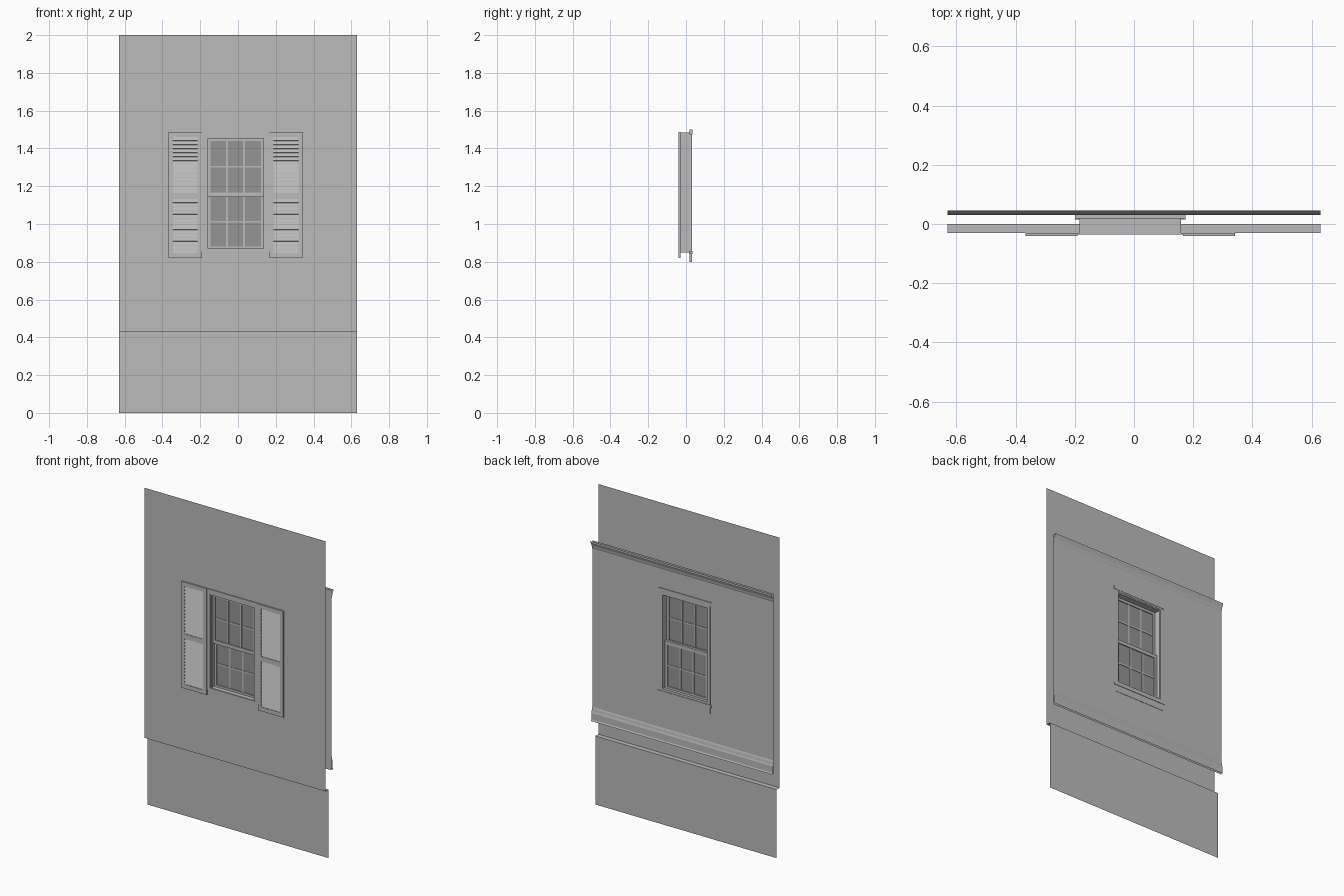
import bpy, bmesh, math
from mathutils import Matrix

cube = bpy.data.objects.get("Cube")
if cube:
    bpy.data.objects.remove(cube, do_unlink=True)

CX = -0.0125            # window centre line
OUT, IN = -0.03, 0.03   # outer and inner wall planes
HALF = 0.63             # half the wall width


def material(name, value):
    m = bpy.data.materials.new(name)
    m.use_nodes = True
    colour = (value, value, value, 1)
    m.diffuse_color = colour
    m.node_tree.nodes["Principled BSDF"].inputs["Base Color"].default_value = colour
    return m


GREY = material("plain grey", 0.5)
GLASS = material("dark glass grey", 0.3)


def finish(name, bm, mat=GREY):
    mesh = bpy.data.meshes.new(name)
    bm.to_mesh(mesh)
    bm.free()
    mesh.materials.append(mat)
    ob = bpy.data.objects.new(name, mesh)
    bpy.context.scene.collection.objects.link(ob)
    return ob


def box(bm, x0, x1, y0, y1, z0, z1, tilt=0):
    mid = ((x0 + x1) / 2, (y0 + y1) / 2, (z0 + z1) / 2)
    m = (Matrix.Translation(mid) @ Matrix.Rotation(tilt, 4, "X")
         @ Matrix.Diagonal((x1 - x0, y1 - y0, z1 - z0, 1)))
    bmesh.ops.create_cube(bm, size=1, matrix=m)


def frame(bm, x0, x1, y0, y1, z0, z1, side, bottom=None, top=None):
    bottom, top = bottom or side, top or side
    box(bm, x0, x0 + side, y0, y1, z0, z1)
    box(bm, x1 - side, x1, y0, y1, z0, z1)
    box(bm, x0 + side, x1 - side, y0, y1, z0, z0 + bottom)
    box(bm, x0 + side, x1 - side, y0, y1, z1 - top, z1)


def strip(name, profile):
    """Sweep an open (y, z) profile across the full wall width."""
    bm = bmesh.new()
    rows = [[bm.verts.new((x, y, z)) for x in (-HALF, HALF)] for y, z in profile]
    for a, b in zip(rows, rows[1:]):
        bm.faces.new((a[0], a[1], b[1], b[0]))
    return finish(name, bm)


def pierced_wall(name, y, z0, z1, hole, inward):
    """Flat sheet with a rectangular window opening."""
    hx0, hx1, hz0, hz1 = hole
    outer = [(-HALF, z0), (HALF, z0), (HALF, z1), (-HALF, z1)]
    inner = [(hx0, hz0), (hx1, hz0), (hx1, hz1), (hx0, hz1)]
    bm = bmesh.new()
    o, i = ([bm.verts.new((x, y, z)) for x, z in ring] for ring in (outer, inner))
    for k in range(4):
        n = (k + 1) % 4
        bm.faces.new((o[k], o[n], i[n], i[k]))
    if inward:
        bmesh.ops.reverse_faces(bm, faces=bm.faces[:])
    return finish(name, bm)


# Walls, foundation and interior mouldings
opening = (CX - 0.17, CX + 0.17, 0.86, 1.475)
pierced_wall("outer_wall", OUT, 0.43, 2.0, opening, False)
pierced_wall("inner_wall", IN, 0.54, 1.67, opening, True)
strip("foundation", [(0, 0), (0, 0.43), (OUT, 0.43)])
strip("crown_moulding", [(0.031, 1.62), (0.034, 1.628), (0.036, 1.64),
                         (0.042, 1.655), (0.045, 1.66), (0.045, 1.67)])
strip("baseboard", [(0.031, 0.625), (0.034, 0.615), (0.036, 0.6),
                    (0.039, 0.59), (0.039, 0.55), (0.043, 0.54)])

# Window casing: outer trim, jamb lining and inner trim
bm = bmesh.new()
frame(bm, CX - 0.178, CX + 0.178, -0.036, OUT, 0.855, 1.487, 0.022, 0.012, 0.03)
finish("outer_casing", bm)

bm = bmesh.new()
frame(bm, CX - 0.172, CX + 0.172, OUT, IN, 0.85, 1.485, 0.018, 0.018, 0.028)
frame(bm, CX - 0.155, CX + 0.155, -0.034, -0.022, 0.862, 1.46, 0.008)
finish("jamb_lining", bm)

bm = bmesh.new()
frame(bm, CX - 0.178, CX + 0.178, 0.018, 0.032, 0.85, 1.485, 0.02)
box(bm, CX - 0.187, CX + 0.187, 0.018, 0.034, 1.475, 1.5)
box(bm, CX - 0.187, CX + 0.187, 0.016, 0.035, 0.842, 0.856)
box(bm, CX - 0.178, CX + 0.178, 0.018, 0.032, 0.80, 0.842)
finish("inner_casing", bm)


# Double hung sashes, each three panes wide and two high
def sash(name, y, z0, z1, bottom, top):
    x0, x1, t = CX - 0.15, CX + 0.15, 0.007
    bm = bmesh.new()
    frame(bm, x0, x1, y - t, y + t, z0, z1, 0.016, bottom, top)
    for k in (-1, 1):
        x = CX + k * 0.045
        box(bm, x - 0.005, x + 0.005, y - 0.005, y + 0.005, z0 + bottom, z1 - top)
    mid = (z0 + bottom + z1 - top) / 2
    box(bm, x0 + 0.016, x1 - 0.016, y - 0.004, y + 0.004, mid - 0.005, mid + 0.005)
    finish(name, bm)
    bm = bmesh.new()
    box(bm, x0 + 0.01, x1 - 0.01, y - 0.001, y + 0.001, z0 + 0.005, z1 - 0.005)
    finish(name + "_glass", bm, GLASS)


sash("upper_sash", -0.012, 1.145, 1.455, 0.022, 0.016)
sash("lower_sash", 0.004, 0.865, 1.165, 0.016, 0.022)


# Louvred shutters either side of the window
def shutter(name, x0, x1):
    z0, z1 = 0.82, 1.487
    bm = bmesh.new()
    frame(bm, x0, x1, -0.04, OUT, z0, z1, 0.023, 0.026, 0.026)
    box(bm, x0 + 0.023, x1 - 0.023, -0.04, OUT, 1.132, 1.163)
    box(bm, x0 + 0.02, x1 - 0.02, -0.033, OUT, z0 + 0.02, z1 - 0.02)
    for low, high in ((0.846, 1.132), (1.163, 1.461)):
        count = 14
        pitch = (high - low) / count
        for k in range(count):
            z = low + (k + 0.5) * pitch
            box(bm, x0 + 0.023, x1 - 0.023, -0.037, -0.034,
                z - pitch * 0.46, z + pitch * 0.46, -math.radians(16))
    finish(name, bm)


shutter("right_shutter", CX - 0.3545, CX - 0.178)
shutter("left_shutter", CX + 0.178, CX + 0.3545)
